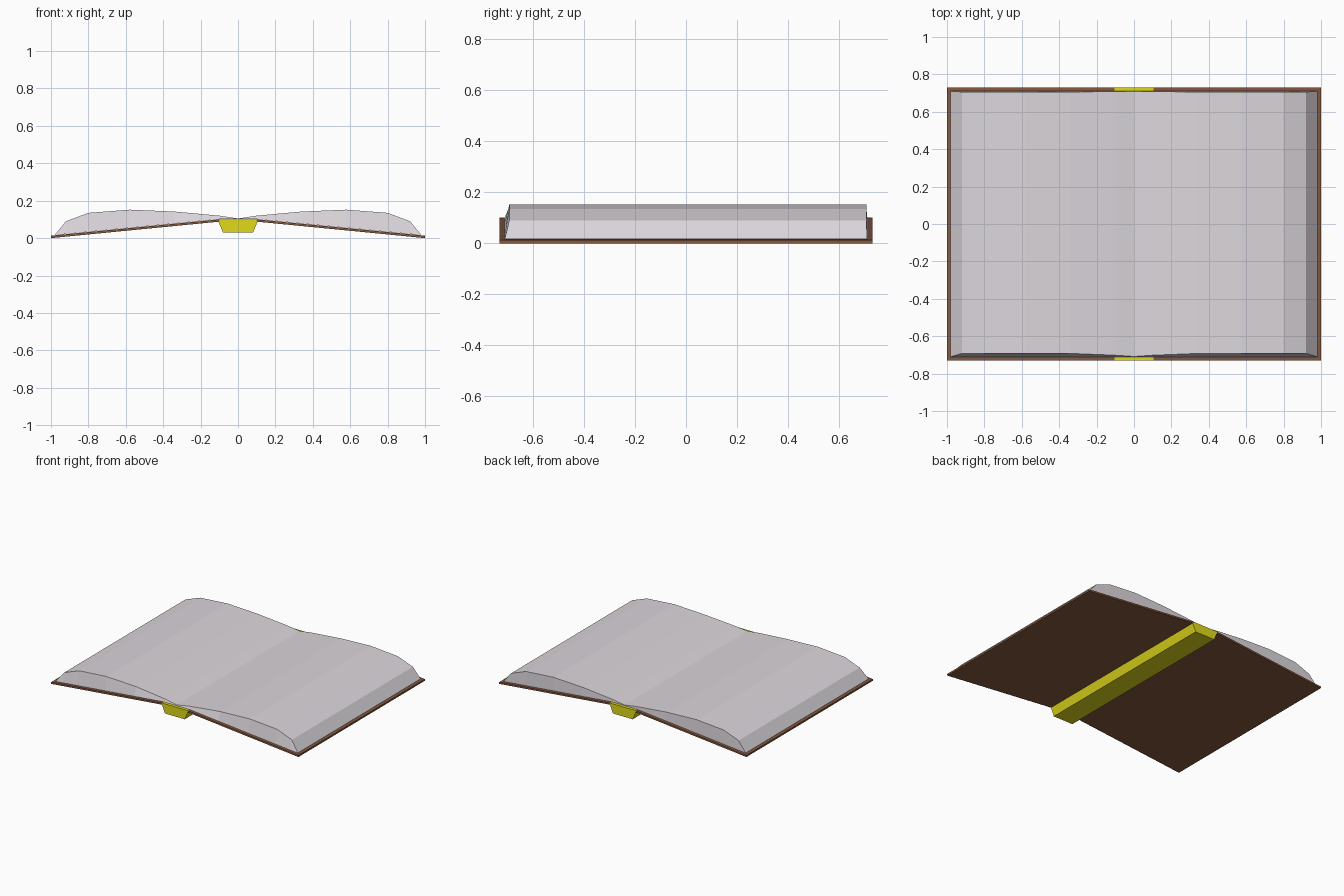
import bpy, bmesh

if "Cube" in bpy.data.objects:
    bpy.data.objects.remove(bpy.data.objects["Cube"])


def material(name, rgb):
    m = bpy.data.materials.new(name)
    m.diffuse_color = (*rgb, 1)
    m.use_nodes = True
    m.node_tree.nodes["Principled BSDF"].inputs["Base Color"].default_value = m.diffuse_color
    return m


def make_object(name, bm, mat):
    bmesh.ops.recalc_face_normals(bm, faces=bm.faces)
    me = bpy.data.meshes.new(name)
    bm.to_mesh(me)
    bm.free()
    me.materials.append(mat)
    ob = bpy.data.objects.new(name, me)
    bpy.context.collection.objects.link(ob)
    return ob


def prism(name, profile, half_depth, mat):
    """Extrude an (x, z) outline along y."""
    bm = bmesh.new()
    face = bm.faces.new([bm.verts.new((x, -half_depth, z)) for x, z in profile])
    ext = bmesh.ops.extrude_face_region(bm, geom=[face])
    verts = [v for v in ext["geom"] if isinstance(v, bmesh.types.BMVert)]
    bmesh.ops.translate(bm, verts=verts, vec=(0, 2 * half_depth, 0))
    return make_object(name, bm, mat)


brown = material("cover_brown", (0.24, 0.10, 0.05))
yellow = material("spine_yellow", (0.75, 0.70, 0.01))
paper = material("paper", (0.72, 0.68, 0.72))

# Sloping cover boards
for side, s in (("left", -1), ("right", 1)):
    board = [(1, 0), (1, 0.013), (0.1, 0.10), (0.1, 0.088)]
    prism("cover_" + side, [(s * x, z) for x, z in board], 0.73, brown)

# Spine block under the middle, with the flat hinge strip above it
prism("spine", [(-0.08, 0.03), (0.08, 0.03), (0.105, 0.089), (0.105, 0.10),
                (-0.105, 0.10), (-0.105, 0.089)], 0.73, yellow)

# Curved page block: top curve joined to a base lying on the covers
half = [(0, 0.105), (0.1, 0.12), (0.34, 0.142), (0.58, 0.152),
        (0.8, 0.135), (0.92, 0.09), (0.98, 0.017)]
curve = [(-x, z) for x, z in reversed(half[1:])] + half
bm = bmesh.new()
rings = []
for x, z in curve:
    base = 0.101 if abs(x) <= 0.1 else 0.101 - (abs(x) - 0.1) * 0.0967
    t = min(1, (z - base) / 0.04)
    rings.append([bm.verts.new(p) for p in (
        (x, -0.71, base), (x, -0.71 + 0.018 * t, z),
        (x, 0.71 - 0.004 * t, z), (x, 0.71, base))])
for a, b in zip(rings, rings[1:]):
    for i in range(4):
        j = (i + 1) % 4
        bm.faces.new((a[i], a[j], b[j], b[i]))
bm.faces.new(rings[0])
bm.faces.new(rings[-1])
make_object("pages", bm, paper)
